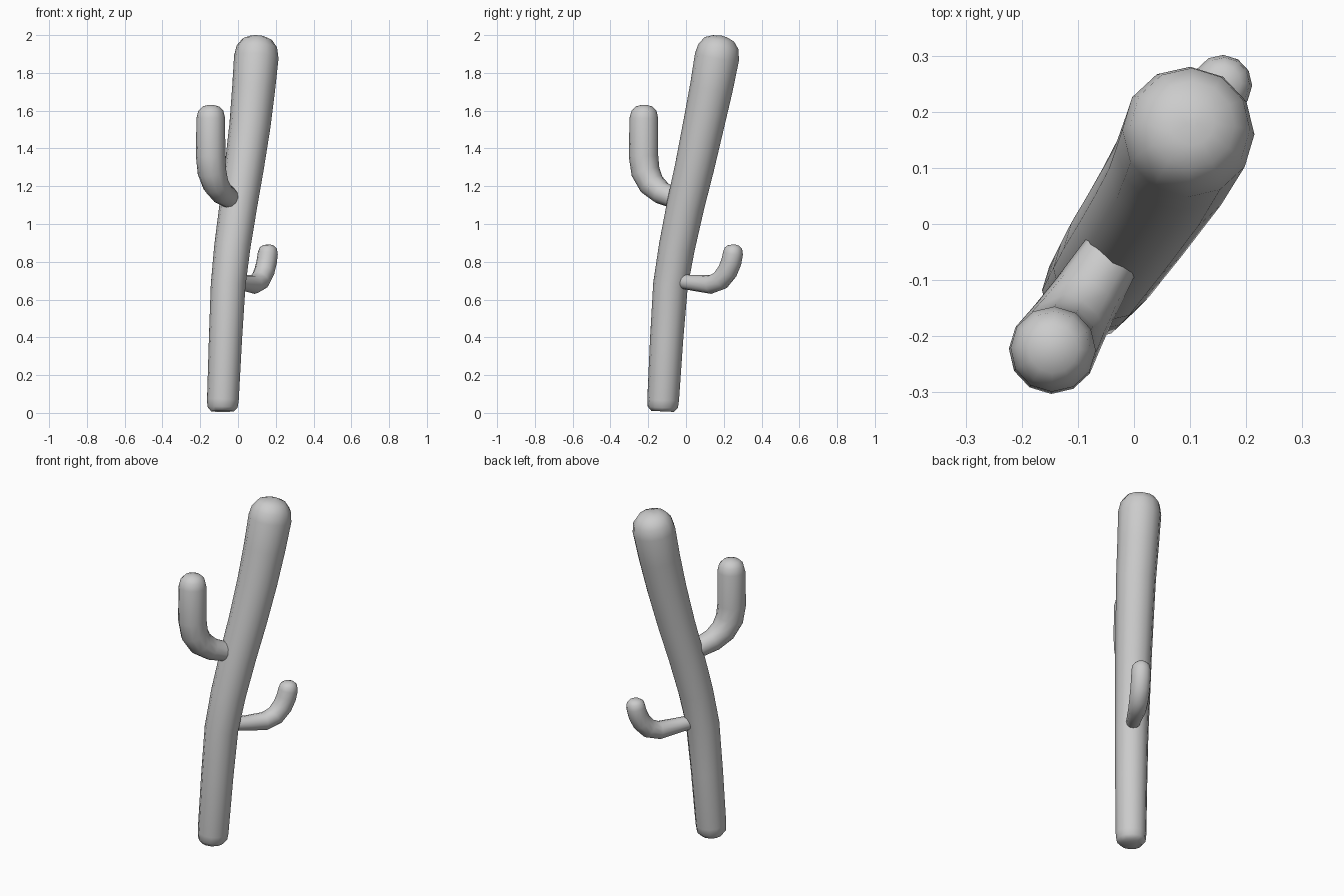
import bpy, bmesh, math
from mathutils import Vector

SIDES = 12
SIDE_AXIS = Vector((0.85, -0.53, 0)).normalized()  # horizontal, across the bending plane


def tube(name, path):
    """Sweep a round section along (x, y, z, radius) points and close both ends."""
    pts = [Vector(p[:3]) for p in path]
    bm = bmesh.new()
    rings = []
    for i, p in enumerate(pts):
        t = (pts[min(i + 1, len(pts) - 1)] - pts[max(i - 1, 0)]).normalized()
        u = (SIDE_AXIS - t * SIDE_AXIS.dot(t)).normalized()
        v = t.cross(u)
        r = path[i][3]
        rings.append([bm.verts.new(p + r * (math.cos(a) * u + math.sin(a) * v))
                      for a in (2 * math.pi * k / SIDES for k in range(SIDES))])
    for a, b in zip(rings, rings[1:]):
        for k in range(SIDES):
            n = (k + 1) % SIDES
            bm.faces.new((a[k], a[n], b[n], b[k]))
    bm.faces.new(rings[0][::-1])
    bm.faces.new(rings[-1])
    bmesh.ops.recalc_face_normals(bm, faces=bm.faces)
    mesh = bpy.data.meshes.new(name)
    bm.to_mesh(mesh)
    bm.free()
    obj = bpy.data.objects.new(name, mesh)
    bpy.context.collection.objects.link(obj)
    bpy.ops.object.select_all(action='DESELECT')
    obj.select_set(True)
    bpy.context.view_layer.objects.active = obj
    bpy.ops.object.shade_smooth_by_angle(angle=math.radians(50))
    return obj


# leaning trunk, widening upwards, with a domed top
tube("trunk", [
    (-0.082, -0.124, 0.008, 0.060), (-0.082, -0.123, 0.030, 0.080),
    (-0.080, -0.121, 0.070, 0.084), (-0.066, -0.102, 0.40, 0.088),
    (-0.052, -0.082, 0.68, 0.092), (-0.030, -0.048, 0.88, 0.096),
    (0.002, -0.002, 1.10, 0.100), (0.033, 0.045, 1.30, 0.104),
    (0.063, 0.092, 1.52, 0.109), (0.083, 0.134, 1.72, 0.114),
    (0.097, 0.164, 1.885, 0.118), (0.100, 0.172, 1.940, 0.107),
    (0.102, 0.177, 1.978, 0.078), (0.103, 0.180, 1.993, 0.040),
    (0.103, 0.180, 1.997, 0.010)])

# large front left arm
tube("upper_arm", [
    (-0.018, -0.020, 1.120, 0.050), (-0.046, -0.065, 1.138, 0.055),
    (-0.086, -0.130, 1.165, 0.062), (-0.118, -0.182, 1.210, 0.070),
    (-0.138, -0.214, 1.275, 0.076), (-0.145, -0.225, 1.360, 0.078),
    (-0.144, -0.223, 1.560, 0.076), (-0.144, -0.222, 1.600, 0.066),
    (-0.144, -0.222, 1.622, 0.044), (-0.144, -0.222, 1.631, 0.012)])

# small back right arm
tube("lower_arm", [
    (-0.010, -0.020, 0.695, 0.038), (0.030, 0.040, 0.688, 0.042),
    (0.085, 0.130, 0.680, 0.050), (0.118, 0.183, 0.702, 0.053),
    (0.140, 0.220, 0.750, 0.054), (0.152, 0.240, 0.800, 0.054),
    (0.158, 0.249, 0.845, 0.053), (0.160, 0.251, 0.872, 0.046),
    (0.161, 0.252, 0.886, 0.030), (0.161, 0.252, 0.891, 0.010)])
